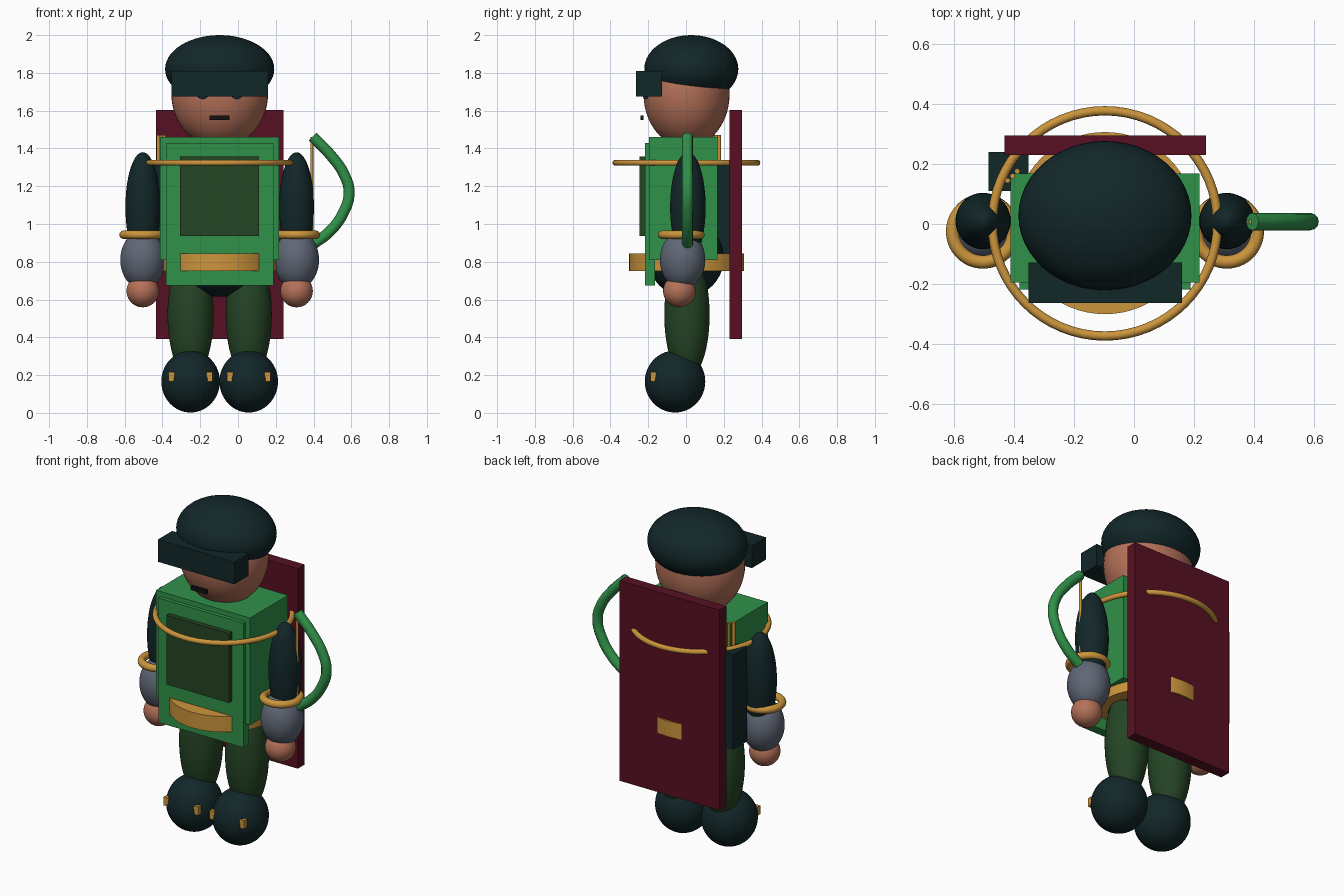
import bpy, math

if "Cube" in bpy.data.objects:
    bpy.data.objects.remove(bpy.data.objects["Cube"])

CX = -0.097  # centre line of the figure


def mat(name, r, g, b):
    m = bpy.data.materials.new(name)
    m.diffuse_color = (r, g, b, 1)
    m.use_nodes = True
    m.node_tree.nodes["Principled BSDF"].inputs["Base Color"].default_value = m.diffuse_color
    return m


TEAL = mat("dark teal", 0.006, 0.020, 0.022)
SKIN = mat("skin", 0.46, 0.165, 0.098)
GREEN = mat("bright green", 0.030, 0.285, 0.066)
OLIVE = mat("dark green", 0.018, 0.058, 0.018)
GOLD = mat("gold", 0.60, 0.30, 0.045)
MAROON = mat("maroon", 0.095, 0.005, 0.016)
GREY = mat("blue grey", 0.115, 0.135, 0.180)
BLACK = mat("black", 0.006, 0.005, 0.005)
BLUE = mat("slate blue", 0.045, 0.075, 0.16)


def finish(name, m, smooth=True):
    o = bpy.context.object
    o.name = name
    o.data.materials.append(m)
    bpy.ops.object.transform_apply(location=False, rotation=False, scale=True)
    if smooth:
        bpy.ops.object.shade_smooth_by_angle(angle=math.radians(40))
    return o


def ball(name, m, loc, r):
    bpy.ops.mesh.primitive_uv_sphere_add(segments=48, ring_count=28, location=loc)
    bpy.context.object.scale = r
    return finish(name, m)


def box(name, m, x, y, z):
    """Box from (min, max) ranges."""
    c = [(a + b) / 2 for a, b in (x, y, z)]
    bpy.ops.mesh.primitive_cube_add(size=1, location=c)
    bpy.context.object.scale = [abs(b - a) for a, b in (x, y, z)]
    return finish(name, m, False)


def rod(name, m, x, y, z, r, verts=12):
    bpy.ops.mesh.primitive_cylinder_add(vertices=verts, radius=r, depth=z[1] - z[0],
                                        location=(x, y, (z[0] + z[1]) / 2))
    return finish(name, m)


def ring(name, m, loc, major, minor):
    bpy.ops.mesh.primitive_torus_add(location=loc, major_radius=major, minor_radius=minor,
                                     major_segments=64, minor_segments=14)
    return finish(name, m)


# Head, cap, visor and face
ball("head", SKIN, (CX, 0.003, 1.69), (0.256, 0.228, 0.285))
ball("cap", TEAL, (CX, 0.028, 1.82), (0.289, 0.249, 0.18))
box("visor", TEAL, (-0.352, 0.160), (-0.264, -0.128), (1.675, 1.81))
box("mouth", BLACK, (-0.15, -0.045), (-0.24, -0.225), (1.55, 1.575))
for s in (-1, 1):
    ball("eye", BLUE, (CX + s * 0.09, -0.21, 1.698), (0.036, 0.025, 0.036))

# Torso, front plate, chest panel, belt and hips
box("torso", GREEN, (-0.413, 0.218), (-0.195, 0.168), (0.81, 1.46))
box("front_plate", GREEN, (-0.382, 0.188), (-0.218, -0.165), (0.675, 1.43))
box("chest_panel", OLIVE, (-0.307, 0.112), (-0.247, -0.21), (0.937, 1.357))
rod("belt", GOLD, CX, 0.003, (0.75, 0.845), 0.304, 64)
ball("hips", TEAL, (CX, 0, 0.82), (0.25, 0.20, 0.205))
ring("chest_ring", GOLD, (CX, 0.002, 1.324), 0.376, 0.0155)

# Cape board on the back
box("cape", MAROON, (-0.433, 0.24), (0.23, 0.296), (0.39, 1.603))

# Arms and legs, mirrored about the centre line
for s in (-1, 1):
    ax = CX + s * 0.407
    ball("upper_arm", TEAL, (ax, 0.01, 1.09), (0.092, 0.094, 0.29))
    ball("gauntlet", GREY, (ax, -0.018, 0.81), (0.119, 0.12, 0.155))
    ring("cuff", GOLD, (ax, -0.025, 0.943), 0.102, 0.022)
    ball("hand", SKIN, (ax, -0.035, 0.645), (0.086, 0.086, 0.086))
    lx = CX + s * 0.154
    ball("leg", OLIVE, (lx, 0.005, 0.52), (0.122, 0.12, 0.34))
    ball("boot", TEAL, (lx, -0.058, 0.166), (0.155, 0.16, 0.164))
    for t in (-1, 1):
        bx = lx + t * 0.10
        box("boot_clasp", GOLD, (bx - 0.016, bx + 0.016), (-0.188, -0.16), (0.165, 0.217))

# Quiver with arrows behind the left-hand arm
box("quiver", TEAL, (-0.485, -0.352), (0.11, 0.24), (0.75, 1.325))
for x, y in ((-0.422, 0.145), (-0.39, 0.176), (-0.405, 0.16)):
    rod("arrow", GOLD, x, y, (1.1, 1.47), 0.009)

# Bow and string
cu = bpy.data.curves.new("bow", "CURVE")
cu.dimensions = "3D"
cu.bevel_depth = 0.029
cu.bevel_resolution = 4
cu.use_fill_caps = True
cu.resolution_u = 10
pts = [(0.395, 1.463), (0.490, 1.365), (0.563, 1.26), (0.588, 1.165),
       (0.558, 1.06), (0.485, 0.96), (0.400, 0.895)]
sp = cu.splines.new("BEZIER")
sp.bezier_points.add(len(pts) - 1)
for p, (x, z) in zip(sp.bezier_points, pts):
    p.co = (x, 0.008, z)
    p.handle_left_type = p.handle_right_type = "AUTO"
bow = bpy.data.objects.new("bow", cu)
bpy.context.collection.objects.link(bow)
cu.materials.append(GREEN)
rod("bow_string", GOLD, 0.391, 0.008, (0.89, 1.46), 0.008)
